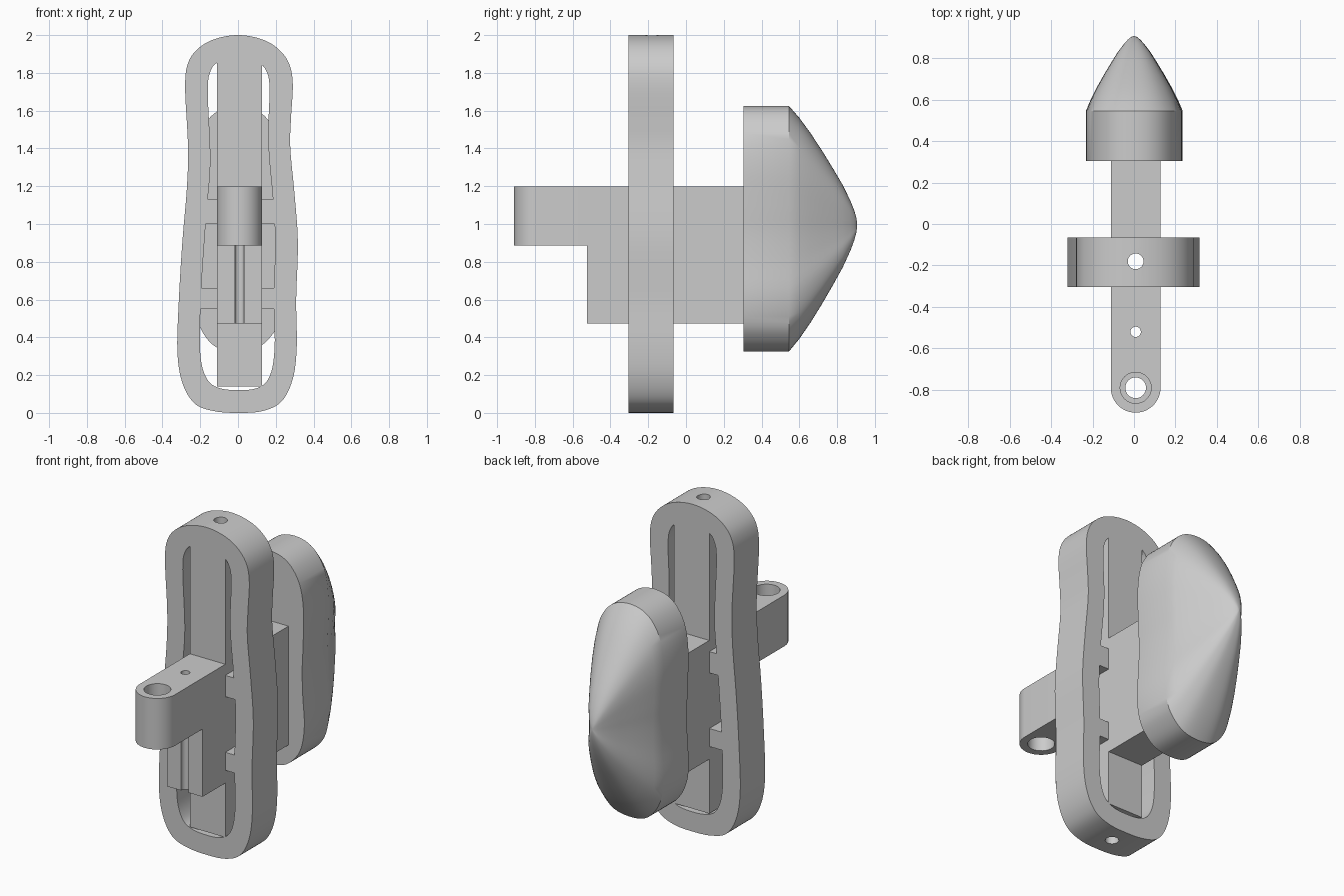
import bpy, bmesh, math
from mathutils import Vector

cube = bpy.data.objects.get("Cube")
if cube:
    bpy.data.objects.remove(cube)

grey = bpy.data.materials.new("light grey")
grey.use_nodes = True
COLOUR = (0.6, 0.6, 0.6, 1)
grey.diffuse_color = COLOUR
grey.node_tree.nodes["Principled BSDF"].inputs["Base Color"].default_value = COLOUR

CX = 0.008          # centre line of the arm
BAR = (-0.112, 0.128)


def smooth_loop(pts, steps=6):
    """Closed Catmull-Rom curve through the points."""
    pts = [Vector(p) for p in pts]
    n, out = len(pts), []
    for i in range(n):
        a, b, c, d = (pts[(i + k) % n] for k in (-1, 0, 1, 2))
        for s in range(steps):
            t = s / steps
            out.append(0.5 * (2 * b + (c - a) * t + (2 * a - 5 * b + 4 * c - d) * t ** 2
                              + (3 * b - a - 3 * c + d) * t ** 3))
    return out


def loft(name, rings):
    """Closed skin over a list of equal rings of 3D points."""
    bm = bmesh.new()
    loops = [[bm.verts.new(p) for p in ring] for ring in rings]
    n = len(loops[0])
    for a, b in zip(loops, loops[1:]):
        for i in range(n):
            bm.faces.new((a[i], a[(i + 1) % n], b[(i + 1) % n], b[i]))
    bm.faces.new(loops[0])
    bm.faces.new(loops[-1])
    bmesh.ops.recalc_face_normals(bm, faces=bm.faces)
    mesh = bpy.data.meshes.new(name)
    bm.to_mesh(mesh)
    bm.free()
    mesh.materials.append(grey)
    ob = bpy.data.objects.new(name, mesh)
    bpy.context.collection.objects.link(ob)
    return ob


def slab(name, outline, y0, y1):
    """Front outline (x, z) pushed along y."""
    return loft(name, [[(p[0], y, p[1]) for p in outline] for y in (y0, y1)])


def box(name, x, y, z):
    return slab(name, [(x[0], z[0]), (x[1], z[0]), (x[1], z[1]), (x[0], z[1])], *y)


def rod(name, r, y, z0, z1, sides=32):
    ring = [(CX + r * math.cos(math.tau * i / sides), y + r * math.sin(math.tau * i / sides))
            for i in range(sides)]
    return loft(name, [[(px, py, z) for px, py in ring] for z in (z0, z1)])


def combine(ob, tool, operation):
    """Apply a boolean and throw the tool away."""
    mod = ob.modifiers.new("cut", "BOOLEAN")
    mod.operation, mod.solver, mod.object = operation, "EXACT", tool
    bpy.context.view_layer.objects.active = ob
    bpy.ops.object.modifier_apply(modifier=mod.name)
    bpy.data.objects.remove(tool)


def shade(ob, angle=30):
    bpy.ops.object.select_all(action="DESELECT")
    ob.select_set(True)
    bpy.context.view_layer.objects.active = ob
    bpy.ops.object.shade_smooth_by_angle(angle=math.radians(angle))


# Upright frame with its rounded, waisted outline
frame = slab("upright_frame", smooth_loop([
    (0, 2), (.12, 1.98), (.21, 1.93), (.27, 1.85), (.29, 1.74), (.28, 1.55), (.277, 1.4),
    (.3, 1.15), (.317, .9), (.308, .6), (.311, .35), (.29, .18), (.23, .06), (.13, .01),
    (0, 0), (-.13, .01), (-.23, .05), (-.295, .16), (-.321, .33), (-.313, .6), (-.295, .9),
    (-.27, 1.2), (-.265, 1.42), (-.28, 1.72), (-.265, 1.85), (-.21, 1.93), (-.12, 1.98)]),
    -.305, -.065)

# Opening in the frame, leaving the centre bar and two pairs of cross tabs
opening = slab("opening_cutter", smooth_loop([
    (0, 1.89), (.1, 1.86), (.15, 1.81), (.167, 1.72), (.16, 1.5), (.165, 1.35), (.185, 1.13),
    (.197, .9), (.189, .6), (.194, .35), (.17, .2), (.11, .135), (0, .12),
    (-.11, .135), (-.17, .19), (-.2, .32), (-.197, .6), (-.175, .95), (-.16, 1.13),
    (-.146, 1.35), (-.16, 1.7), (-.145, 1.81), (-.1, 1.86)]), -.4, .03)
opening.hide_render = True
combine(opening, box("bar_keep", BAR, (-.5, .1), (.14, 1.95)), "DIFFERENCE")
for z in ((1.0, 1.13), (.55, .66)):
    combine(opening, box("tab_keep", (-.5, .5), (-.5, .1), z), "DIFFERENCE")
combine(frame, opening, "DIFFERENCE")

# Carrier block with the rounded arm on its front, drawn from the side
carrier = box("carrier_block", BAR, (-.525, .31), (.472, 1.198))
r = (BAR[1] - BAR[0]) / 2
arm_plan = [(CX + r * math.cos(a), -.79 + r * math.sin(a))
            for a in (math.pi + math.pi * i / 24 for i in range(25))]
arm_plan += [(BAR[1], -.4), (BAR[0], -.4)]
arm = loft("arm", [[(x, y, z) for x, y in arm_plan] for z in (.886, 1.198)])
combine(carrier, arm, "UNION")

# Bolt hole through the arm, wider at both ends
combine(carrier, rod("bolt_hole", .05, -.79, .7, 1.4), "DIFFERENCE")
combine(carrier, rod("top_bore", .075, -.79, 1.08, 1.4), "DIFFERENCE")
combine(carrier, rod("bottom_bore", .075, -.79, .7, 1.0), "DIFFERENCE")

# Pin hole, running on as a groove down the front of the block
combine(carrier, rod("pin_hole", .025, -.52, .3, 1.4), "DIFFERENCE")

# Long vertical hole through frame, bar and block
for ob in (frame, carrier):
    combine(ob, rod("long_hole", .038, -.18, -.2, 2.2), "DIFFERENCE")
    shade(ob)

# Rear pad: straight rim, then a dome narrowing to a rounded nose
rim = smooth_loop([
    (0, 1.625), (.09, 1.607), (.16, 1.55), (.21, 1.45), (.23, 1.3), (.226, 1.1), (.22, .95),
    (.224, .8), (.235, .62), (.215, .48), (.17, .4), (.1, .343),
    (0, .325), (-.1, .34), (-.17, .4), (-.218, .5), (-.232, .62), (-.222, .8), (-.22, .95),
    (-.226, 1.1), (-.23, 1.3), (-.21, 1.45), (-.16, 1.55), (-.09, 1.607)], 4)
sections = [(.305, 1), (.545, 1), (.6, .9), (.66, .77), (.72, .625), (.78, .47), (.83, .335),
            (.87, .205), (.89, .125), (.902, .06), (.906, .015)]
pad = loft("rear_pad", [[(p.x * s, y, .995 + (p.y - .995) * s) for p in rim]
                        for y, s in sections])
shade(pad)
